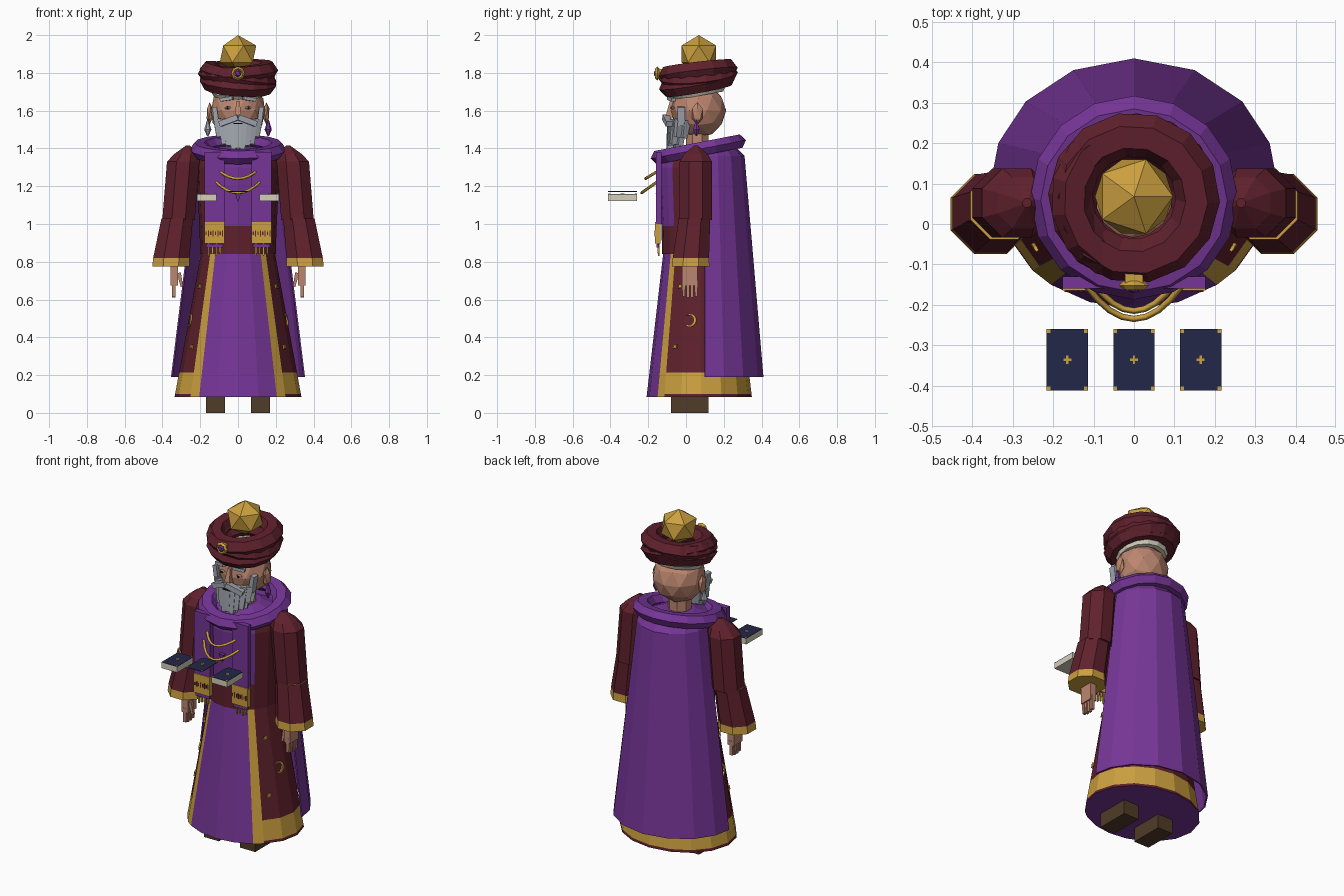
import bpy, bmesh
from math import sin, cos, radians, pi
from mathutils import Vector

cube = bpy.data.objects.get("Cube")
if cube:
    bpy.data.objects.remove(cube, do_unlink=True)


def material(name, rgb):
    m = bpy.data.materials.new(name)
    m.use_nodes = True
    m.diffuse_color = (*rgb, 1)
    m.node_tree.nodes["Principled BSDF"].inputs["Base Color"].default_value = (*rgb, 1)
    return m


PURPLE = material("purple cloth", (.18, .036, .31))
MAROON = material("maroon cloth", (.115, .015, .026))
GOLD = material("gold", (.6, .35, .05))
SKIN = material("skin", (.5, .24, .16))
GREY = material("grey hair", (.36, .39, .43))
CREAM = material("cream", (.66, .62, .5))
NAVY = material("navy", (.017, .02, .065))
BROWN = material("brown leather", (.08, .045, .02))
BLACK = material("black", (.01, .01, .012))


def finish(name, bm, mats, loc=(0, 0, 0), rot=(0, 0, 0)):
    bmesh.ops.recalc_face_normals(bm, faces=bm.faces)
    me = bpy.data.meshes.new(name)
    bm.to_mesh(me)
    bm.free()
    for m in mats:
        me.materials.append(m)
    ob = bpy.data.objects.new(name, me)
    ob.location = loc
    ob.rotation_euler = [radians(a) for a in rot]
    bpy.context.collection.objects.link(ob)
    return ob


def box(name, mat, loc, size, rot=(0, 0, 0), taper=1):
    bm = bmesh.new()
    bmesh.ops.create_cube(bm, size=1)
    for v in bm.verts:
        k = taper if v.co.z < 0 else 1
        v.co = Vector((v.co.x * size[0] * k, v.co.y * size[1] * k, v.co.z * size[2]))
    return finish(name, bm, [mat], loc, rot)


def ball(name, mat, loc, size, sub=1):
    bm = bmesh.new()
    bmesh.ops.create_icosphere(bm, subdivisions=sub, radius=1)
    bmesh.ops.scale(bm, vec=size, verts=bm.verts)
    return finish(name, bm, [mat], loc)


def torus(name, mat, loc, major, minor, rot=(0, 0, 0), n=14, m=6, flat=1):
    bm = bmesh.new()
    g = [[bm.verts.new(((major + minor * cos(q)) * sin(p), (major + minor * cos(q)) * cos(p),
                        minor * flat * sin(q)))
          for q in [2 * pi * j / m for j in range(m)]] for p in [2 * pi * i / n for i in range(n)]]
    for i in range(n):
        for j in range(m):
            bm.faces.new((g[i][j], g[i - 1][j], g[i - 1][j - 1], g[i][j - 1]))
    return finish(name, bm, [mat], loc, rot)


def loft(name, mats, rings, angles, rule=None, closed=True, caps=True):
    """Rings are (x, y, z, rx, ry); angles run from the front towards +x."""
    bm = bmesh.new()
    g = [[bm.verts.new((x + rx * sin(radians(a)), y - ry * cos(radians(a)), z)) for a in angles]
         for x, y, z, rx, ry in rings]
    n = len(angles)
    for i in range(len(rings) - 1):
        for j in range(n if closed else n - 1):
            k = (j + 1) % n
            f = bm.faces.new((g[i][j], g[i][k], g[i + 1][k], g[i + 1][j]))
            if rule:
                mid = (angles[j] + (angles[k] if k else angles[0] + 360)) / 2
                f.material_index = rule(i, abs((mid + 180) % 360 - 180))
    if caps:
        bm.faces.new(g[0])
        bm.faces.new(g[-1])
    return finish(name, bm, mats)


def around(n):
    return [360 * (i + .5) / n for i in range(n)]


# Robe skirt: purple front, gold edging and hem, maroon sides
half = [0, 19, 37.7, 48.5, 70, 92, 115, 137, 158]
robe_angles = half + [180] + [360 - a for a in reversed(half[1:])]


def skirt_ring(z):
    t = (z - .09) / .76
    return (0, .07, z, .335 - .14 * t, .278 - .088 * t)


def skirt_rule(i, a):
    if a < 37:
        return 0
    if a < 48:
        return 1
    return 1 if i == 1 else 2


loft("robe_skirt", [PURPLE, GOLD, MAROON], [skirt_ring(z) for z in (.085, .1, .215, .86)],
     robe_angles, skirt_rule)
loft("waist_sash", [MAROON], [(0, .07, .84, .2, .197), (0, .07, 1, .205, .2)], robe_angles)
loft("robe_torso", [PURPLE, MAROON],
     [(0, .07, .99, .205, .2), (0, .07, 1.3, .22, .215), (0, .07, 1.38, .2, .2)],
     robe_angles, lambda i, a: 0 if a < 58 else 1)

# Gold motifs on the skirt sides
for side in (-1, 1):
    for name, a, z, r in (("upper_star", 62, .67, .016), ("crescent", 78, .49, .035),
                          ("lower_star", 59, .35, .016)):
        _, cy, _, rx, ry = skirt_ring(z)
        bm = bmesh.new()
        if name == "crescent":
            outer = [(r * cos(t), r * sin(t)) for t in [radians(-130 + 32.5 * i) for i in range(9)]]
            inner = [(x * .75 - .006, y * .78) for x, y in outer[1:-1]]
            pts = outer + inner[::-1]
        else:
            pts = [((r if i % 2 else r * .5) * cos(i * pi / 4), (r if i % 2 else r * .5) * sin(i * pi / 4))
                   for i in range(8)]
        face = bm.faces.new([bm.verts.new((x, 0, y)) for x, y in pts])
        ext = bmesh.ops.extrude_face_region(bm, geom=[face])["geom"]
        bmesh.ops.translate(bm, vec=(0, -.008, 0), verts=[v for v in ext if isinstance(v, bmesh.types.BMVert)])
        finish("skirt_" + name, bm, [GOLD],
               (side * rx * .985 * sin(radians(a)), cy - ry * .985 * cos(radians(a)), z), (-8, 0, side * a))

# Boots
for side in (-1, 1):
    box("boot", BROWN, (side * .12, .02, .06), (.1, .2, .12))

# Cape and tilted collar
cape = loft("cape", [PURPLE], [(0, .1, .19, .355, .31), (0, .1, 1.36, .21, .21), (0, .1, 1.41, .19, .16)],
            [90, 109, 131, 155, 180, 205, 229, 251, 270], closed=False, caps=False)
cape.modifiers.new("thickness", "SOLIDIFY").thickness = .008
torus("collar", PURPLE, (0, .065, 1.395), .205, .052, (11, 0, 0), n=16, m=6, flat=.8)
loft("shawl", [PURPLE], [(0, .07, 1.36, .21, .21), (0, .07, 1.41, .09, .09)], around(10))

# Front straps with gold ends and fringe
for side in (-1, 1):
    x = side * .125
    box("strap", PURPLE, (x, -.145, 1.19), (.105, .03, .38))
    box("strap_end", GOLD, (x, -.15, .953), (.105, .03, .115))
    for i in range(8):
        box("strap_notch", MAROON, (x - .044 + i * .0125, -.166, .95), (.006, .004, .018 + .012 * (i % 2)))
    for i in range(4):
        box("strap_tassel", GOLD, (x - .03 + i * .02, -.145, .865), (.011, .012, .07 - .02 * (i % 2)), taper=.7)
    box("strap_cord", PURPLE, (x, -.15, .885), (.09, .014, .02))


# Chains hanging over the chest
def chain(name, width, y, z, drop, push):
    cu = bpy.data.curves.new(name, "CURVE")
    cu.dimensions = "3D"
    cu.bevel_depth = .008
    cu.bevel_resolution = 0
    sp = cu.splines.new("POLY")
    sp.points.add(8)
    for i, p in enumerate(sp.points):
        t = i / 4 - 1
        k = 1 - t * t
        p.co = (width * t, y - push * k, z - drop * k, 1)
    cu.materials.append(GOLD)
    ob = bpy.data.objects.new(name, cu)
    bpy.context.collection.objects.link(ob)
    bpy.ops.object.select_all(action="DESELECT")
    ob.select_set(True)
    bpy.context.view_layer.objects.active = ob
    bpy.ops.object.convert(target="MESH")


chain("upper_chain", .105, -.14, 1.285, .045, .075)
chain("lower_chain", .12, -.15, 1.225, .06, .085)
loft("pendant", [PURPLE], [(0, -.15, 1.12, .004, .004), (0, -.15, 1.165, .022, .015)], around(4))

# Sleeves and hands
for side in (-1, 1):
    loft("upper_sleeve", [MAROON],
         [(side * x, .052, z, r, r) for x, z, r in
          ((.315, 1.02, .093), (.29, 1.33, .093), (.275, 1.37, .068), (.265, 1.415, .012))], around(8))
    loft("lower_sleeve", [GOLD, MAROON],
         [(side * x, y, z, r, r) for x, y, z, r in
          ((.355, .025, .775, .107), (.353, .026, .82, .104), (.322, .045, 1.03, .09))],
         around(8), lambda i, a: 0 if i == 0 else 1)
    box("palm", SKIN, (side * .338, .02, .74), (.04, .08, .13))
    for i in range(4):
        box("finger", SKIN, (side * .34, -.012 + i * .022, .65 + .006 * abs(i - 1.5)), (.022, .018, .085), taper=.8)
    box("thumb", SKIN, (side * .305, .0, .705), (.02, .022, .075), (0, side * 12, 0), .7)

# Head
loft("neck", [SKIN], [(0, .06, 1.37, .065, .065), (0, .06, 1.52, .065, .065)], around(8))
ball("head", SKIN, (0, .065, 1.6), (.15, .148, .145), 2)
loft("nose", [SKIN], [(0, -.085, 1.565, .026, .035), (0, -.075, 1.65, .012, .015)], around(4))
for side in (-1, 1):
    ball("ear", SKIN, (side * .15, .06, 1.585), (.018, .033, .06))
    ball("eye", CREAM, (side * .055, -.068, 1.615), (.02, .01, .009))
    box("pupil", BLACK, (side * .055, -.079, 1.615), (.01, .006, .012))
    box("eyebrow", GREY, (side * .06, -.078, 1.662), (.07, .025, .018), (0, side * 8, side * 20))
    box("moustache", GREY, (side * .048, -.098, 1.547), (.105, .035, .03), (0, side * 20, side * 12))
    box("sideburn", GREY, (side * .118, -.025, 1.57), (.025, .04, .1), (0, side * 8, 0))
    metal = PURPLE if side > 0 else GREY
    loft("earring", [metal], [(side * .16, .055, z, r, r) for z, r in ((1.465, .004), (1.5, .019), (1.55, .004))],
         around(6))
    torus("earring_hoop", GOLD, (side * .158, .055, 1.555), .012, .003, (0, 90, 0), 8, 4)

# Beard strands
for row in range(2):
    for i in range(9):
        u = i / 4 - 1
        length = .155 - .06 * abs(u) ** 2 + .012 * (i % 2)
        top = 1.555 - .005 * row
        box("beard_strand", GREY, (u * .1, -.085 + .045 * u * u + .035 * row, top - length / 2),
            (.036, .04, length), (-4, u * 8, u * 30), .7)
box("mouth", BLACK, (0, -.106, 1.532), (.05, .008, .007))

# Turban, jewel and crown stone
torus("hair_band", CREAM, (0, .065, 1.7), .118, .025, (10, 0, 0))
torus("lower_turban_roll", MAROON, (0, .06, 1.748), .15, .056, (10, 4, 0), flat=.9)
torus("upper_turban_roll", MAROON, (0, .065, 1.805), .158, .055, (6, -4, 10), flat=.95)
torus("side_turban_wrap", MAROON, (0, .065, 1.785), .16, .05, (9, 7, 25))
torus("jewel_frame", GOLD, (0, -.152, 1.797), .026, .011, (90, 0, 0), 8, 4)
box("jewel_back", GOLD, (0, -.135, 1.797), (.045, .03, .045))
ball("jewel", PURPLE, (0, -.156, 1.797), (.02, .016, .022))
ball("crown_stone", GOLD, (0, .068, 1.9), (.108, .108, .1))

# Floating cards: two decks and one single card
for x, z, deck in ((-.165, 1.158, True), (0, 1.172, False), (.165, 1.158, True)):
    if deck:
        box("deck_pages", CREAM, (x, -.336, z - .018), (.102, .152, .034))
    box("card_back", NAVY, (x, -.336, z), (.102, .152, .003))
    for sx in (-1, 1):
        for sy in (-1, 1):
            box("card_corner", GOLD, (x + sx * .046, -.336 + sy * .071, z + .002), (.009, .009, .002))
    box("card_emblem", GOLD, (x, -.336, z + .002), (.02, .006, .002))
    box("card_emblem", GOLD, (x, -.336, z + .002), (.006, .02, .002))
